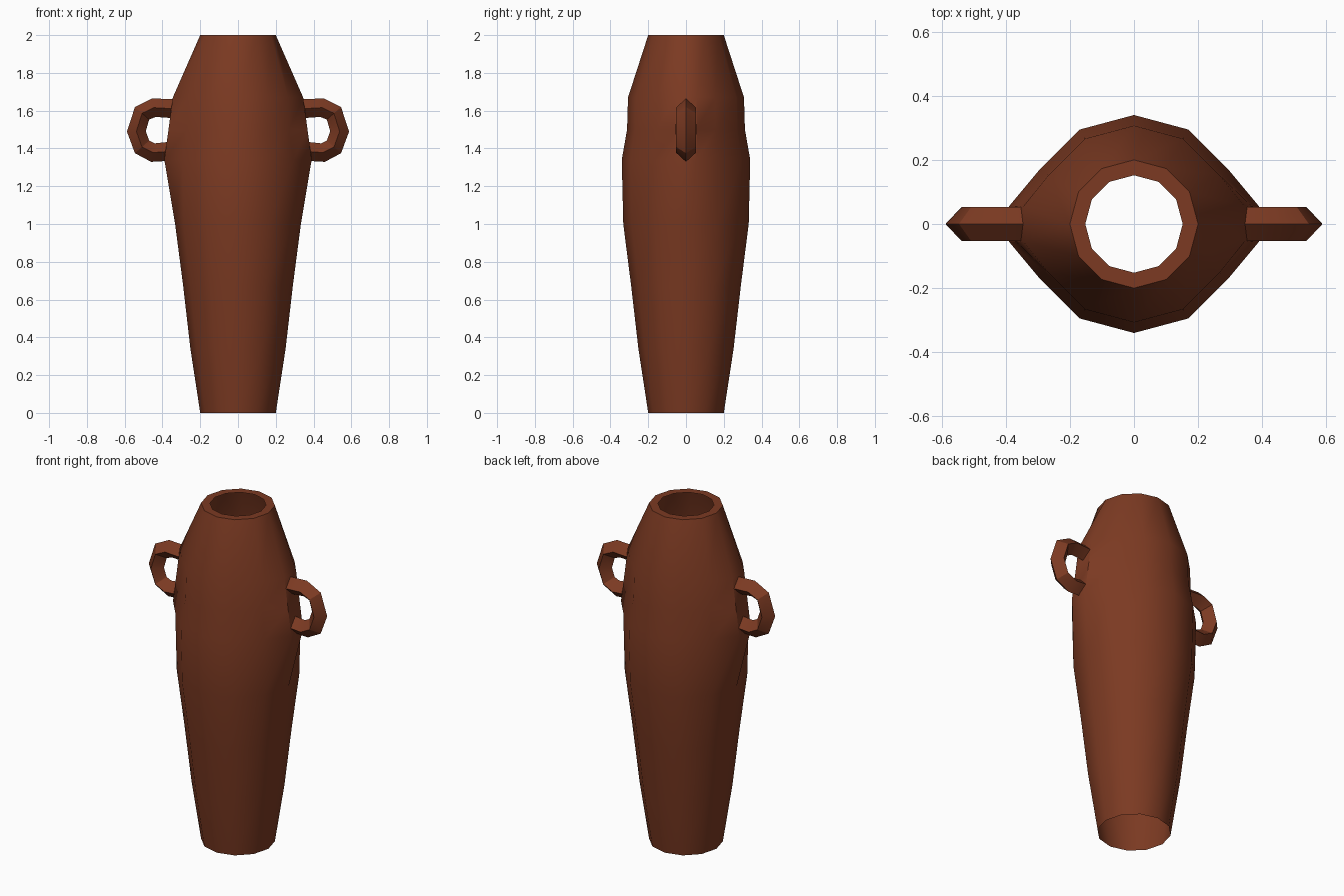
import bpy, bmesh, math
from mathutils import Vector

if "Cube" in bpy.data.objects:
    bpy.data.objects.remove(bpy.data.objects["Cube"])

clay = bpy.data.materials.new("brown_clay")
clay.diffuse_color = (0.2, 0.042, 0.016, 1)
clay.use_nodes = True
clay.node_tree.nodes["Principled BSDF"].inputs["Base Color"].default_value = clay.diffuse_color


def loft(name, rings, closed_ends=False):
    """Skin a list of equal-length point rings into one object."""
    bm = bmesh.new()
    rows = [[bm.verts.new(p) for p in ring] for ring in rings]
    n = len(rows[0])
    for a, b in zip(rows, rows[1:]):
        for i in range(n):
            j = (i + 1) % n
            bm.faces.new((a[i], a[j], b[j], b[i]))
    if closed_ends:
        bm.faces.new(rows[0])
        bm.faces.new(rows[-1])
    bmesh.ops.remove_doubles(bm, verts=bm.verts, dist=0.0005)
    bmesh.ops.recalc_face_normals(bm, faces=bm.faces)
    mesh = bpy.data.meshes.new(name)
    bm.to_mesh(mesh)
    bm.free()
    mesh.materials.append(clay)
    ob = bpy.data.objects.new(name, mesh)
    bpy.context.collection.objects.link(ob)
    bpy.ops.object.select_all(action='DESELECT')
    ob.select_set(True)
    bpy.context.view_layer.objects.active = ob
    bpy.ops.object.shade_smooth_by_angle(angle=math.radians(30))
    return ob


def body_ring(z, r, side_x, half):
    """12-sided ring; the +-x corners widen into a flat pad for the handles."""
    pts = []
    for i in range(12):
        a = i * math.pi / 6
        if i % 6 == 0:
            s = 1 if i == 0 else -1
            pts += [(s * side_x, -s * half, z), (s * side_x, s * half, z)]
        else:
            pts.append((r * math.cos(a), r * math.sin(a), z))
    return pts


# Open-bottomed vase body, ending in a flat rim around the mouth
profile = [  # z, radius, x of handle side, half width of handle pad
    (0, 0.2, 0.2, 0), (0.34, 0.252, 0.252, 0), (0.67, 0.29, 0.29, 0),
    (1.0, 0.332, 0.333, 0), (1.34, 0.34, 0.39, 0.055),
    (1.5, 0.312, 0.368, 0.055), (1.67, 0.307, 0.345, 0.055),
    (2.0, 0.2, 0.2, 0), (2.0, 0.152, 0.152, 0),
]
loft("vase_body", [body_ring(*p) for p in profile])

# Two ear handles: a diamond section swept along a short loop
path = [Vector(p) for p in (
    (0.335, 1.61), (0.445, 1.616), (0.508, 1.586), (0.538, 1.49),
    (0.508, 1.408), (0.45, 1.378), (0.37, 1.384))]


def handle(name, side):
    rings = []
    for i, p in enumerate(path):
        before = (p - path[max(i - 1, 0)]).normalized()
        after = (path[min(i + 1, len(path) - 1)] - p).normalized()
        t = (before + after).normalized()
        out = Vector((-t.y, t.x)) * 0.05
        rings.append([(side * (p.x + out.x), 0, p.y + out.y),
                      (side * p.x, 0.053, p.y),
                      (side * (p.x - out.x), 0, p.y - out.y),
                      (side * p.x, -0.053, p.y)])
    loft(name, rings, closed_ends=True)


handle("right_handle", 1)
handle("left_handle", -1)
